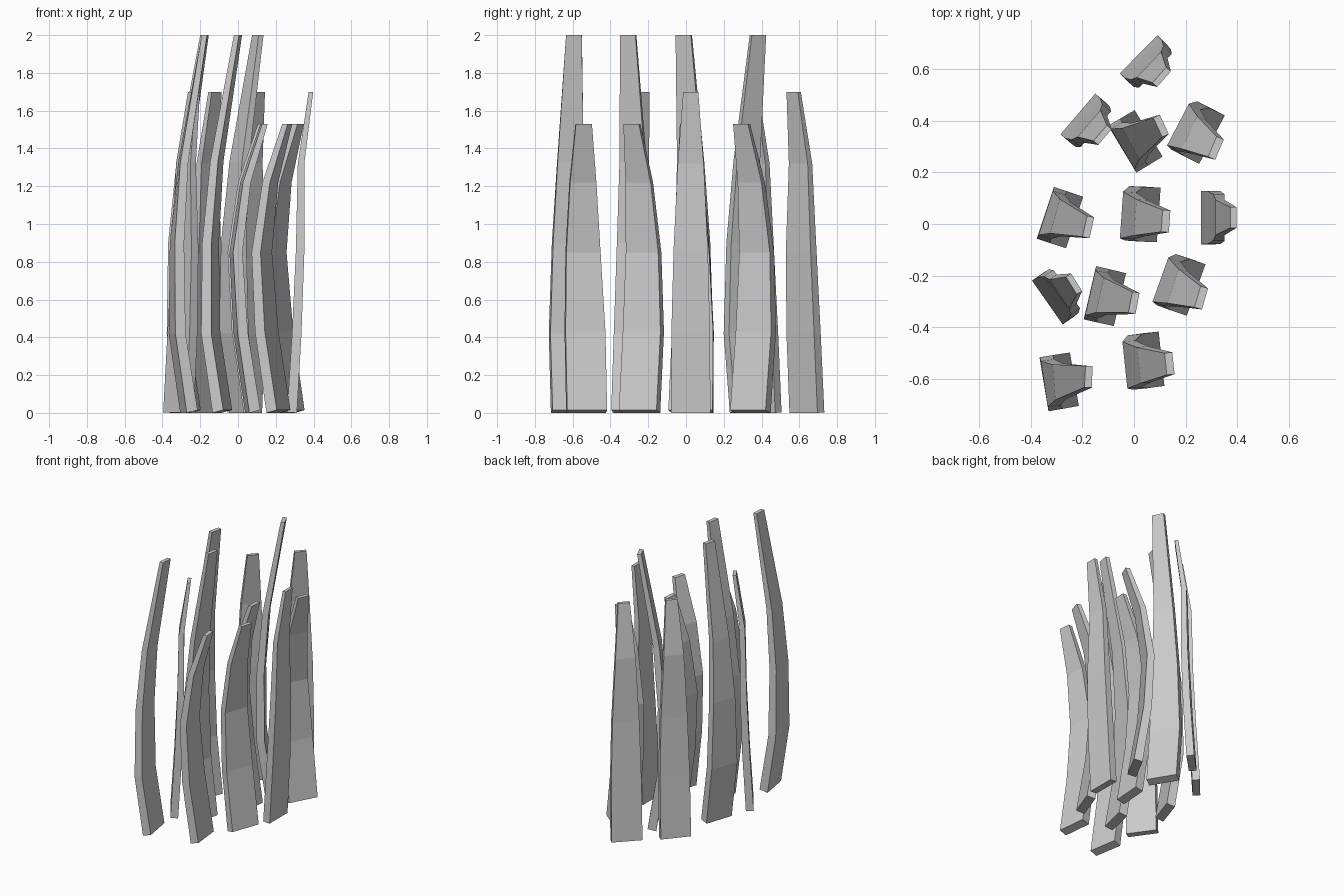
import bpy
import bmesh
from math import sin, cos, radians

if "Cube" in bpy.data.objects:
    bpy.data.objects.remove(bpy.data.objects["Cube"])

# Blade profiles, ring by ring: (height, forward bend, sideways drift, width, thickness)
TALL = [(0, 0, 0, .21, .058), (.42, -.063, 0, .212, .055), (.9, -.064, 0, .18, .05),
        (1.33, -.03, 0, .138, .042), (2.0, .085, 0, .083, .028)]
MEDIUM = [(0, 0, 0, .208, .052), (.42, .025, 0, .205, .05), (.86, .043, 0, .182, .045),
          (1.32, .048, 0, .137, .035), (1.7, .1, 0, .08, .024)]
SHORT = [(0, 0, 0, .212, .058), (.43, -.065, -.002, .212, .055), (.85, -.09, -.01, .182, .05),
         (1.22, -.04, -.016, .14, .042), (1.53, .058, -.022, .085, .03)]

# Placements: (x, y, bend direction in degrees, twist at tip in degrees)
BLADES = {
    "tall_blade": (TALL, .015, [(-.26, -.607, 9.5, -12), (-.083, -.287, -13, 2),
                                (-.258, .015, -18.4, 6), (.032, .337, 31, -6)]),
    "medium_blade": (MEDIUM, -.003, [(.036, .64, -44.5, 3), (-.198, .41, -40.5, 0),
                                     (.286, .025, 0, 0), (-.315, -.29, 35, -3)]),
    "short_blade": (SHORT, .015, [(.078, -.526, 6, 0), (.214, -.246, -20, 4),
                                  (.067, .037, -4, 0), (.277, .341, -28, 5)]),
}


def make_blade(name, rings, base_tilt, x, y, yaw, twist):
    bm = bmesh.new()
    a = radians(yaw)
    loops = []
    for i, (z, u, v, w, t) in enumerate(rings):
        # twist only affects the upper rings
        b = a + radians(twist) * (0, 0, .1, .4, 1)[i]
        cx = x + u * cos(a) - v * sin(a)
        cy = y + u * sin(a) + v * cos(a)
        loop = []
        for su, sv in ((-1, -1), (1, -1), (1, 1), (-1, 1)):
            p, q = su * t / 2, sv * w / 2
            lift = max(0, base_tilt * su) if i == 0 else 0
            loop.append(bm.verts.new((cx + p * cos(b) - q * sin(b),
                                      cy + p * sin(b) + q * cos(b), z + lift)))
        loops.append(loop)
    for lo, hi in zip(loops, loops[1:]):
        for k in range(4):
            n = (k + 1) % 4
            bm.faces.new((lo[k], lo[n], hi[n], hi[k]))
    bm.faces.new(loops[0][::-1])
    bm.faces.new(loops[-1])
    bmesh.ops.recalc_face_normals(bm, faces=bm.faces)
    me = bpy.data.meshes.new(name)
    bm.to_mesh(me)
    bm.free()
    bpy.context.collection.objects.link(bpy.data.objects.new(name, me))


# Clump of leaf blades
for name, (rings, tilt, places) in BLADES.items():
    for i, place in enumerate(places, 1):
        make_blade(f"{name}_{i}", rings, tilt, *place)
